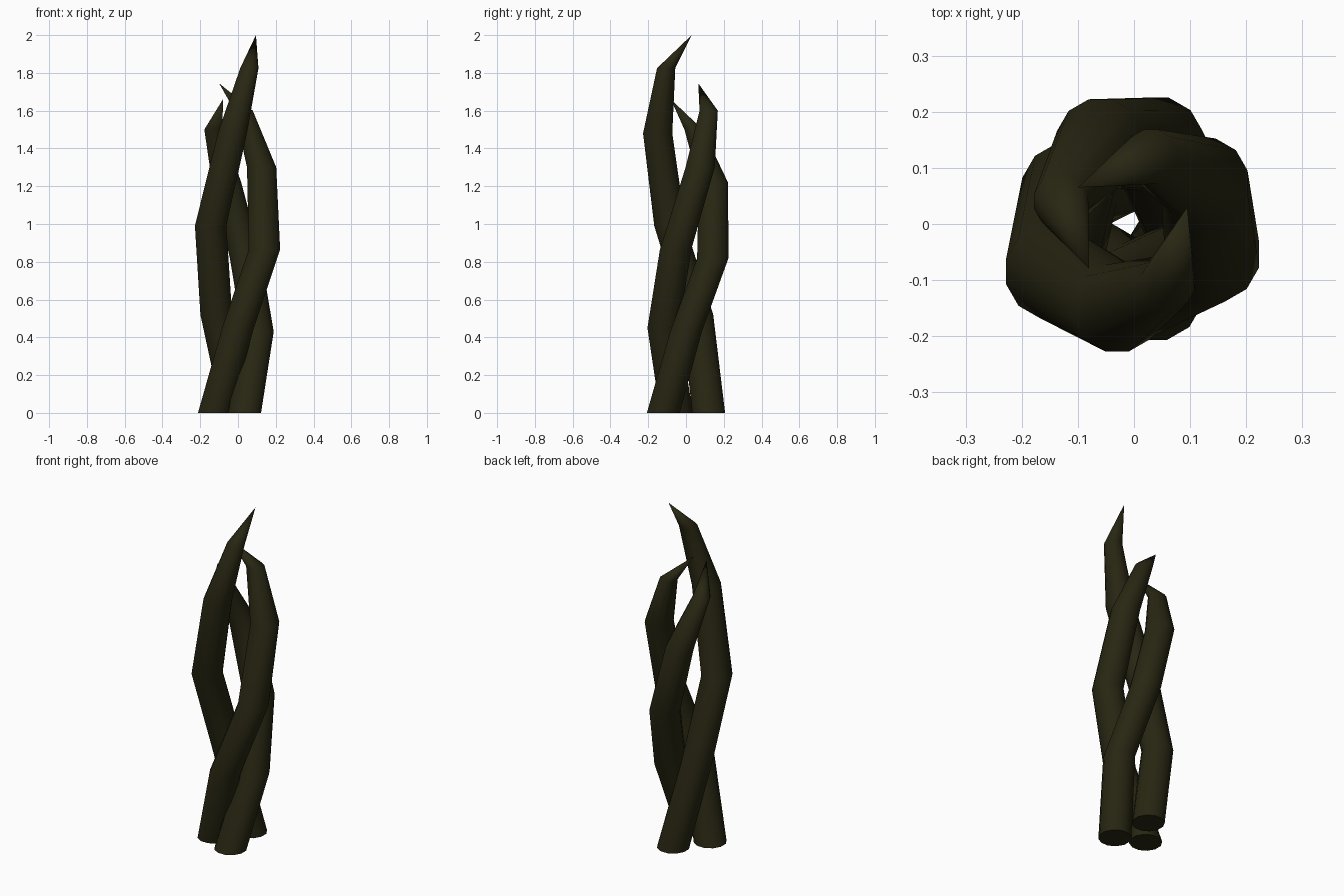
import bpy
import bmesh
from math import cos, sin, tau, radians

cube = bpy.data.objects.get("Cube")
if cube:
    bpy.data.objects.remove(cube)

SIDES = 12
RADII = (0.09, 0.087, 0.086, 0.08, 0.05)

# Dark olive bark
bark = bpy.data.materials.new("dark_olive_bark")
bark.use_nodes = True
colour = (0.021, 0.019, 0.006, 1)
bark.diffuse_color = colour
shader = bark.node_tree.nodes["Principled BSDF"]
shader.inputs["Base Color"].default_value = colour
shader.inputs["Roughness"].default_value = 0.9


def strand(name, centres, tip):
    """Tapered tube of level rings that closes in a point."""
    bm = bmesh.new()
    rings = []
    for (x, y, z), r in zip(centres, RADII):
        rings.append([bm.verts.new((x + r * cos(tau * (i + 0.5) / SIDES),
                                    y + r * sin(tau * (i + 0.5) / SIDES), z))
                      for i in range(SIDES)])
    bm.faces.new(rings[0][::-1])
    point = bm.verts.new(tip)
    for i in range(SIDES):
        j = (i + 1) % SIDES
        for low, high in zip(rings, rings[1:]):
            bm.faces.new((low[i], low[j], high[j], high[i]))
        bm.faces.new((rings[-1][i], rings[-1][j], point))
    bmesh.ops.recalc_face_normals(bm, faces=bm.faces)
    mesh = bpy.data.meshes.new(name)
    bm.to_mesh(mesh)
    bm.free()
    mesh.materials.append(bark)
    obj = bpy.data.objects.new(name, mesh)
    bpy.context.collection.objects.link(obj)
    bpy.ops.object.select_all(action='DESELECT')
    obj.select_set(True)
    bpy.context.view_layer.objects.active = obj
    bpy.ops.object.shade_smooth_by_angle(angle=radians(40))


# Three stems winding around each other
strand("tall_stem",
       [(0.0, 0.12, 0), (-0.115, 0.06, 0.52), (-0.145, -0.085, 0.99),
        (-0.03, -0.15, 1.48), (0.06, -0.105, 1.825)], (0.095, 0.03, 2.0))
strand("middle_stem",
       [(-0.125, -0.05, 0), (0.0, -0.12, 0.45), (0.14, -0.055, 0.865),
        (0.125, 0.075, 1.3), (0.03, 0.12, 1.6)], (-0.1, 0.065, 1.745))
strand("short_stem",
       [(0.035, -0.12, 0), (0.105, 0.0, 0.43), (0.04, 0.142, 0.82),
        (-0.06, 0.145, 1.22), (-0.13, 0.04, 1.5)], (-0.08, -0.08, 1.66))
